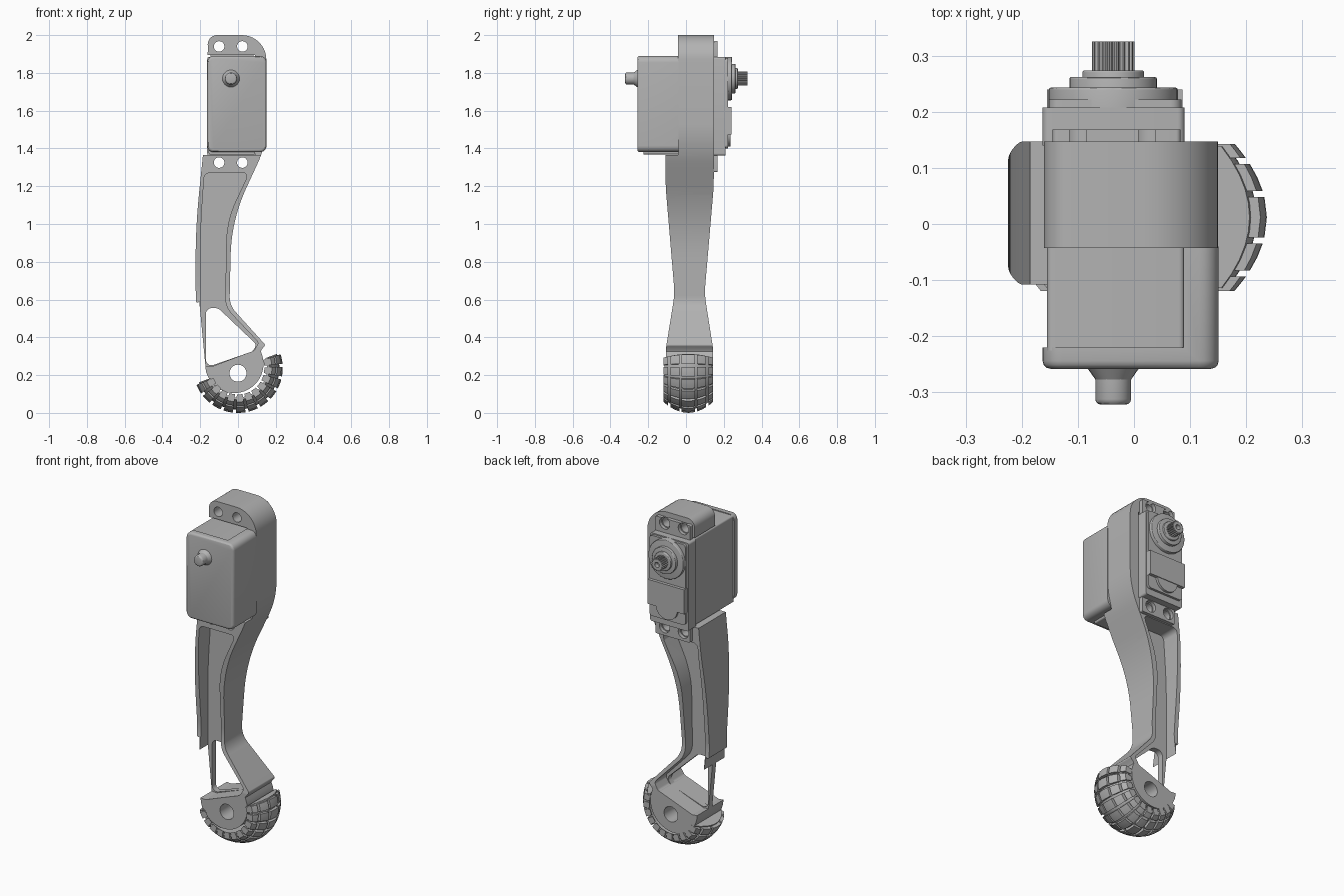
import bpy, bmesh, math
from mathutils import Vector, Matrix

cube = bpy.data.objects.get("Cube")
if cube:
    bpy.data.objects.remove(cube, do_unlink=True)

grey = bpy.data.materials.new("plain grey")
grey.use_nodes = True
tone = (0.45, 0.45, 0.45, 1)
grey.diffuse_color = tone
grey.node_tree.nodes["Principled BSDF"].inputs["Base Color"].default_value = tone


def finish(bm, name, smooth=True):
    bmesh.ops.recalc_face_normals(bm, faces=bm.faces)
    me = bpy.data.meshes.new(name)
    bm.to_mesh(me)
    bm.free()
    me.materials.append(grey)
    ob = bpy.data.objects.new(name, me)
    bpy.context.collection.objects.link(ob)
    if smooth:
        shade(ob)
    return ob


def activate(ob):
    bpy.ops.object.select_all(action='DESELECT')
    ob.select_set(True)
    bpy.context.view_layer.objects.active = ob


def shade(ob):
    activate(ob)
    bpy.ops.object.shade_smooth_by_angle(angle=math.radians(30))


def fillet(corners, steps=10):
    """Polygon whose corners (a, b, radius) are rounded."""
    out, n = [], len(corners)
    for i, (a, b, r) in enumerate(corners):
        p = Vector((a, b))
        u = Vector(corners[i - 1][:2]) - p
        v = Vector(corners[(i + 1) % n][:2]) - p
        half = u.angle(v) / 2
        t = min(r / math.tan(half), 0.49 * u.length, 0.49 * v.length) if r else 0
        if not t:
            out.append(p)
            continue
        r = t * math.tan(half)
        c = p + (u.normalized() + v.normalized()).normalized() * (r / math.sin(half))
        s, e = p + u * (t / u.length) - c, p + v * (t / v.length) - c
        turn = math.atan2(s.x * e.y - s.y * e.x, s.dot(e))
        for k in range(steps + 1):
            out.append(c + Matrix.Rotation(turn * k / steps, 2) @ s)
    return out


def rect(a0, a1, b0, b1, r=0.0):
    return fillet([(a0, b0, r), (a1, b0, r), (a1, b1, r), (a0, b1, r)], 6)


def arc(a, b, r, start=0, end=360, n=32):
    span = n if end - start == 360 else n + 1
    return [Vector((a + r * math.cos(t), b + r * math.sin(t)))
            for t in (math.radians(start + (end - start) * k / n) for k in range(span))]


def prism(name, pts, lo, hi, axis='y', bevel=0.0, smooth=True):
    """Extrude a profile along y (points x, z) or x (points y, z)."""
    bm = bmesh.new()
    put = (lambda p, d: (p[0], d, p[1])) if axis == 'y' else (lambda p, d: (d, p[0], p[1]))
    near = [bm.verts.new(put(p, lo)) for p in pts]
    far = [bm.verts.new(put(p, hi)) for p in pts]
    front = bm.faces.new(near)
    back = bm.faces.new(far)
    for i in range(len(pts)):
        bm.faces.new((near[i - 1], near[i], far[i], far[i - 1]))
    if bevel:
        bmesh.ops.recalc_face_normals(bm, faces=bm.faces)
        edges = (front if bevel > 0 else back).edges[:]
        bmesh.ops.bevel(bm, geom=edges, offset=abs(bevel), segments=3,
                        profile=0.5, affect='EDGES')
    return finish(bm, name, smooth)


def boolean(ob, cutter, op='DIFFERENCE'):
    activate(ob)
    m = ob.modifiers.new("cut", 'BOOLEAN')
    m.operation, m.object, m.solver = op, cutter, 'EXACT'
    bpy.ops.object.modifier_apply(modifier=m.name)
    bpy.data.objects.remove(cutter, do_unlink=True)


# Leg and bracket: front outline crossed with the side outline
outline = fillet([(-0.17, 2.0, 0.05), (0.15, 2.0, 0.13), (0.15, 1.42, 0.5),
                  (-0.035, 1.02, 0.9), (-0.045, 0.57, 0.12), (0.145, 0.36, 0.01),
                  (0.125, 0.335, 0)])[:]
outline += arc(-0.02, 0.26, 0.155, 25, -165, 24)
outline += fillet([(-0.222, 0.22, 0.01), (-0.225, 0.98, 4), (-0.185, 1.37, 0.01),
                   (-0.17, 1.38, 0)])[:]
leg = prism("leg_and_bracket", outline, -0.4, 0.4, smooth=False)
side = fillet([(-0.043, 2.1, 0), (-0.043, 1.365, 0), (-0.108, 1.365, 0), (-0.108, 1.2, 1.2),
               (-0.06, 0.63, 0.4), (-0.105, 0.35, 0.05), (-0.105, -0.1, 0),
               (0.142, -0.1, 0), (0.142, 0.35, 0.05), (0.098, 0.63, 0.4),
               (0.147, 1.2, 1.2), (0.147, 2.1, 0)])
boolean(leg, prism("side_cutter", side, -0.6, 0.6, 'x', smooth=False), 'INTERSECT')

# Opening for the motor, pockets on both faces, window and holes
boolean(leg, prism("motor_cutter", rect(-0.5, 0.09, 1.365, 1.895), -0.5, 0.5, smooth=False))
pocket = fillet([(-0.178, 1.27, 0.03), (0.048, 1.27, 0.03), (0.042, 1.235, 0.02),
                 (-0.06, 1.02, 0.8), (-0.068, 0.56, 0.12), (0.11, 0.372, 0.02),
                 (0.085, 0.33, 0.02), (-0.14, 0.245, 0.02), (-0.198, 0.25, 0.02),
                 (-0.198, 0.98, 4)])
for lo, hi in ((-0.5, 0.0), (0.035, 0.5)):
    boolean(leg, prism("pocket_cutter", pocket, lo, hi, smooth=False))
window = fillet([(-0.17, 0.24, 0.03), (-0.17, 0.555, 0.05), (-0.105, 0.555, 0.05),
                 (0.1, 0.36, 0.025), (0.075, 0.325, 0.015)])
boolean(leg, prism("window_cutter", window, -0.5, 0.5, smooth=False))
boolean(leg, prism("axle_cutter", arc(0, 0.21, 0.045), -0.5, 0.5, smooth=False))
screws = [(x, z) for x in (-0.1, 0.023) for z in (1.325, 1.94)]
for x, z in screws:
    boolean(leg, prism("screw_cutter", arc(x, z, 0.028, n=20), -0.5, 0.5, smooth=False))
shade(leg)

# Motor mounting tabs at the back
for tag, z0, z1 in (("lower", 1.275, 1.37), ("upper", 1.88, 1.97)):
    tab = prism(tag + "_tab", rect(-0.145, 0.083, z0, z1, 0.008), 0.14, 0.168, smooth=False)
    for x, z in screws:
        if z0 < z < z1:
            boolean(tab, prism("screw_cutter", arc(x, z, 0.034, n=20), 0.1, 0.2, smooth=False))
    shade(tab)

# Motor body, front cap with its side wall, and bottom lip
prism("motor_body", rect(-0.155, 0.09, 1.368, 1.885, 0.01), -0.225, 0.15)
cap = prism("front_cap", rect(-0.163, 0.151, 1.38, 1.89, 0.035), -0.258, -0.04,
            bevel=0.014, smooth=False)
boolean(cap, prism("cap_cutter", rect(-0.5, 0.088, 1, 2.2), -0.22, 0.5, smooth=False))
shade(cap)

# Rear gearbox cover with stepped bosses
SX, SZ = -0.037, 1.77
prism("rear_body", rect(-0.163, 0.09, 1.362, 1.885, 0.012), 0.14, 0.208)
prism("rear_plate", rect(-0.152, 0.085, 1.4, 1.878, 0.02), 0.2, 0.222)
prism("rear_band", rect(-0.155, 0.086, 1.475, 1.62), 0.2, 0.24)
prism("rear_lower_boss", arc(SX, 1.48, 0.07), 0.2, 0.236)
for i, (r, y) in enumerate(((0.115, 0.243), (0.078, 0.262), (0.055, 0.274))):
    prism("output_boss_%d" % (i + 1), arc(SX, SZ, r, n=40), 0.2, y, bevel=-0.004)

# Toothed output shaft
teeth = []
for k in range(20):
    for j, r in enumerate((0.032, 0.038, 0.038, 0.032)):
        a = math.tau * (k + j / 4) / 20
        teeth.append((SX + r * math.cos(a), SZ + r * math.sin(a)))
gear = prism("output_gear", teeth, 0.26, 0.325, smooth=False)
boolean(gear, prism("gear_cutter", arc(SX, SZ, 0.015, n=16), 0.3, 0.4, smooth=False))

# Front idler pin on a conical foot
bm = bmesh.new()
bmesh.ops.create_cone(bm, cap_ends=True, segments=24, radius1=0.032, radius2=0.046, depth=0.02,
                      matrix=Matrix.Translation((SX, -0.267, SZ)) @ Matrix.Rotation(-math.pi / 2, 4, 'X'))
finish(bm, "pin_foot")
prism("idler_pin", arc(SX, SZ, 0.032), -0.322, -0.25, bevel=0.01)

# Half tyre with a rounded tread
CY, CZ, START, SPAN, ROWS = 0.012, 0.237, -160, 180, 11


def tread_radius(d):
    return 0.237 - 0.055 * (d / 0.128) ** 2


def ring_point(d, r, deg):
    a = math.radians(deg)
    return (r * math.cos(a), CY + d, CZ + r * math.sin(a))


def sweep(bm, profile, a0, a1, n):
    loops = [[bm.verts.new(ring_point(d, r, a0 + (a1 - a0) * k / n)) for d, r in profile]
             for k in range(n + 1)]
    for p, q in zip(loops, loops[1:]):
        for i in range(len(profile)):
            bm.faces.new((p[i - 1], p[i], q[i], q[i - 1]))
    bm.faces.new(loops[0])
    bm.faces.new(loops[-1])


widths = [-0.126 + 0.252 * k / 10 for k in range(11)]
bm = bmesh.new()
sweep(bm, [(widths[0], 0.155)] + [(d, tread_radius(d) - 0.018) for d in widths]
      + [(widths[-1], 0.155)], START, START + SPAN, 44)
finish(bm, "tyre")

# Tread blocks in five columns
bm = bmesh.new()
pitch = SPAN / ROWS
for row in range(ROWS):
    a = START + pitch * row
    for d0, d1 in ((-0.131, -0.106), (-0.095, -0.047), (-0.036, 0.036), (0.047, 0.095), (0.106, 0.131)):
        ds = [d0, (d0 + d1) / 2, d1]
        top = [(d, tread_radius(d)) for d in ds]
        low = 0.04 if abs(d0 + d1) > 0.2 else 0.022
        base = [(d, tread_radius(d) - low) for d in reversed(ds)]
        sweep(bm, top + base, a + pitch * 0.12, a + pitch * 0.88, 3)
finish(bm, "tread_blocks")
